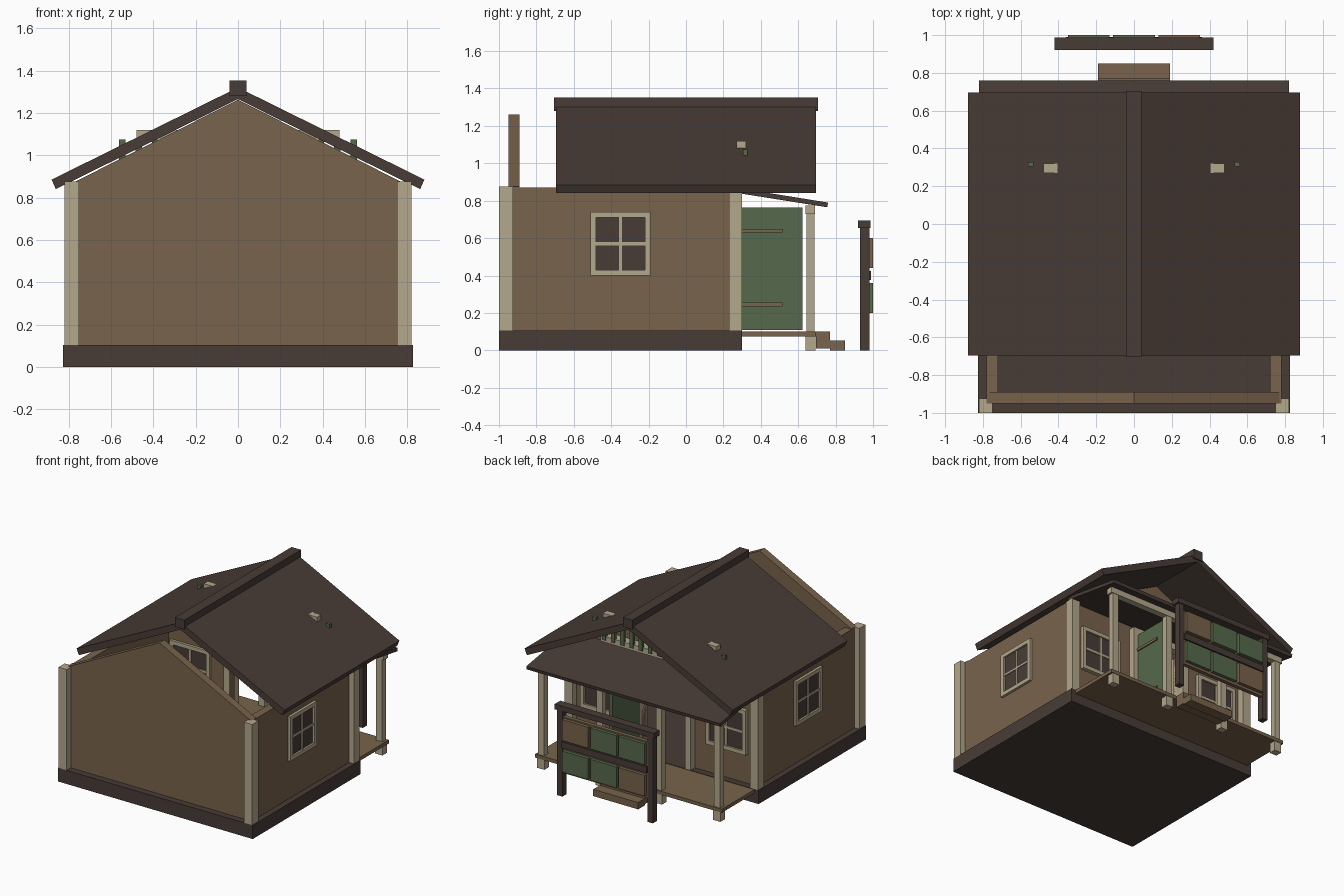
import bpy, bmesh

if "Cube" in bpy.data.objects:
    bpy.data.objects.remove(bpy.data.objects["Cube"])

def mat(name, r, g, b):
    lin = lambda c: ((c / 255 + 0.055) / 1.055) ** 2.4
    m = bpy.data.materials.new(name)
    m.diffuse_color = (lin(r), lin(g), lin(b), 1)
    m.use_nodes = True
    m.node_tree.nodes["Principled BSDF"].inputs["Base Color"].default_value = m.diffuse_color
    return m

DARK = mat("dark_brown", 72, 60, 54)
TAN = mat("tan_wood", 120, 99, 76)
CREAM = mat("cream_trim", 180, 168, 140)
GREEN = mat("green_paint", 86, 106, 76)

def prism(name, profile, lo, hi, m, axis="y"):
    """Extrude a 2D profile (x,z along y, or y,z along x)."""
    bm = bmesh.new()
    put = (lambda p, t: (p[0], t, p[1])) if axis == "y" else (lambda p, t: (t, p[0], p[1]))
    a = [bm.verts.new(put(p, lo)) for p in profile]
    b = [bm.verts.new(put(p, hi)) for p in profile]
    bm.faces.new(a)
    bm.faces.new(b[::-1])
    n = len(profile)
    for i in range(n):
        j = (i + 1) % n
        bm.faces.new((a[j], a[i], b[i], b[j]))
    bmesh.ops.recalc_face_normals(bm, faces=bm.faces)
    me = bpy.data.meshes.new(name)
    bm.to_mesh(me)
    bm.free()
    me.materials.append(m)
    ob = bpy.data.objects.new(name, me)
    bpy.context.collection.objects.link(ob)
    return ob

def box(name, x0, x1, y0, y1, z0, z1, m):
    return prism(name, [(x0, z0), (x1, z0), (x1, z1), (x0, z1)], y0, y1, m)

def pair(name, x0, x1, y0, y1, z0, z1, m):
    """The same box on both sides of x = 0."""
    box(name + "_right", x0, x1, y0, y1, z0, z1, m)
    box(name + "_left", -x1, -x0, y0, y1, z0, z1, m)

def window(name, along, c, z0, z1, d0, d1, side=1):
    """Four-pane window; 'along' is the axis of its width, d0..d1 its depth."""
    h = (z1 - z0) / 2
    w = 0.16 if along == "y" else 0.17
    def part(n, u0, u1, v0, v1, a, b, m):
        if along == "y":
            x0, x1 = sorted((side * a, side * b))
            box(name + n, x0, x1, u0, u1, v0, v1, m)
        else:
            box(name + n, u0, u1, a, b, v0, v1, m)
    t = 0.03
    zc = z0 + h
    part("_stile_a", c - w, c - w + t, z0, z1, d0, d1, CREAM)
    part("_stile_b", c + w - t, c + w, z0, z1, d0, d1, CREAM)
    part("_sill", c - w + t, c + w - t, z0, z0 + t, d0, d1, CREAM)
    part("_head", c - w + t, c + w - t, z1 - t, z1, d0, d1, CREAM)
    part("_bar_v", c - .009, c + .009, z0 + t, z1 - t, d0 + .008, d1 - .008, CREAM)
    part("_bar_h", c - w + t, c + w - t, zc - .009, zc + .009, d0 + .008, d1 - .008, CREAM)
    part("_glass", c - w + t, c + w - t, z0 + t, z1 - t, d0 + .014, d1 - .014, DARK)

# base, walls and gables
box("base", -.825, .825, -1, .3, 0, .105, DARK)
box("front_wall", -.78, .78, -.95, -.89, .105, .875, TAN)
pair("side_wall", .72, .78, -.89, .25, .105, .87, TAN)
pair("rear_wall", .2, .72, .19, .25, .105, .87, TAN)
box("rear_wall_over_door", -.2, .2, .19, .25, .77, .87, TAN)
for n, y in (("front_gable", -.95), ("rear_gable", .19)):
    prism(n, [(-.78, .87), (.78, .87), (0, 1.262)], y, y + .06, TAN)
pair("front_corner_post", .75, .82, -1, -.925, .105, .875, CREAM)
pair("rear_corner_post", .75, .82, .23, .3, .105, .84, CREAM)

# windows
for s, n in ((1, "right"), (-1, "left")):
    window("side_window_" + n, "y", -.35, .4, .74, .70, .80, s)
    window("rear_window_" + n, "x", s * .53, .33, .67, .17, .28)

# main roof
for s, n in ((1, "right"), (-1, "left")):
    prism("roof_" + n, [(0, 1.32), (s * .88, .885), (s * .86, .84), (0, 1.265)],
          -.695, .695, DARK)
box("ridge_cap", -.04, .04, -.705, .705, 1.28, 1.352, DARK)

# attic vent in the rear gable
box("vent_bottom_bar", -.5, .5, .25, .32, .9, .945, CREAM)
box("vent_top_bar", -.48, .48, .27, .32, 1.08, 1.12, CREAM)
for i in range(-7, 8):
    box("vent_slat", i * .078 - .015, i * .078 + .015, .305, .328, .92, 1.075, GREEN)

# porch roof, beam, posts and deck
prism("porch_roof", [(.25, .872), (.76, .79), (.755, .765), (.25, .845)], -.82, .82, DARK, "x")
box("porch_beam", -.785, .785, .64, .69, .73, .775, CREAM)
for x in (.25, .745):
    pair("porch_post", x - .025, x + .025, .643, .687, .07, .73, CREAM)
    pair("post_foot", x - .03, x + .03, .638, .692, 0, .075, CREAM)
box("porch_deck", -.79, .79, .3, .695, .075, .102, TAN)
box("upper_step", -.19, .19, .695, .77, .01, .102, TAN)
box("lower_step", -.19, .19, .77, .85, 0, .052, TAN)

# door frame and open door
pair("door_jamb", .2, .25, .18, .3, .105, .77, CREAM)
box("door_header", -.25, .25, .18, .3, .77, .82, CREAM)
box("door", .185, .215, .3, .622, .108, .765, GREEN)
for z in (.245, .64):
    box("door_hinge", .215, .224, .3, .515, z - .01, z + .01, TAN)

# notice board
pair("board_post", .36, .405, .93, .98, 0, .66, DARK)
box("board_top_bar", -.42, .42, .92, .987, .655, .695, DARK)
box("board_backing", -.36, .36, .945, .975, .18, .61, TAN)
box("board_middle_rail", -.36, .36, .975, .99, .375, .425, DARK)
for row, (z0, colors) in enumerate(((.44, (TAN, GREEN, GREEN)), (.2, (GREEN, GREEN, TAN)))):
    for i, m in enumerate(colors):
        xc = .24 - .24 * i
        box("board_panel", xc - .11, xc + .11, .975, 1.0, z0, z0 + .16, m)
